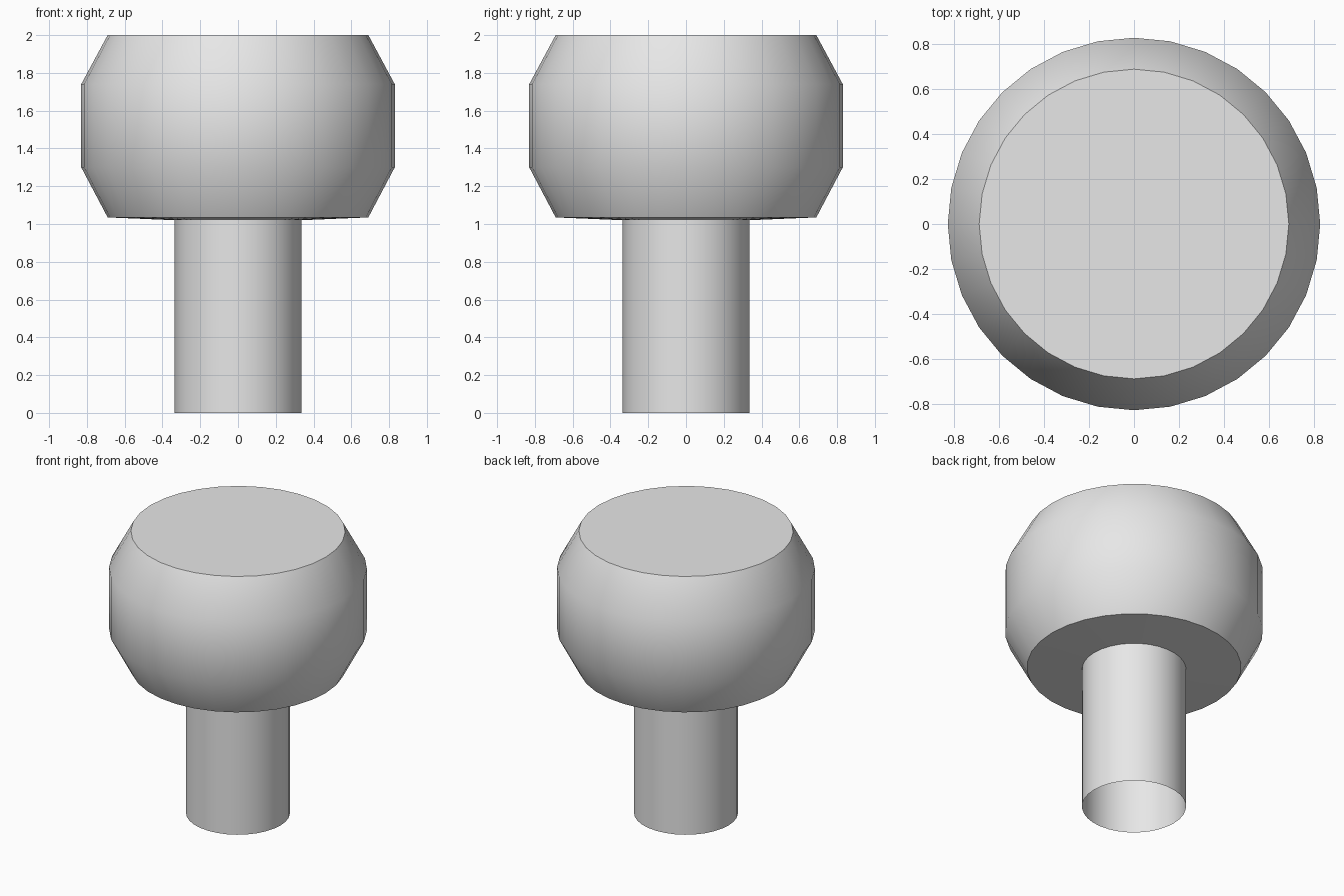
import bpy
import bmesh
from math import cos, sin, tau, radians

cube = bpy.data.objects.get("Cube")
if cube:
    bpy.data.objects.remove(cube, do_unlink=True)

SIDES = 32

grey = bpy.data.materials.new("light_grey")
grey.use_nodes = True
colour = (0.8, 0.8, 0.8, 1)
grey.diffuse_color = colour
grey.node_tree.nodes["Principled BSDF"].inputs["Base Color"].default_value = colour


def lathe(name, profile, cap_top=False):
    """Revolve (radius, height) points, listed bottom to top, around z."""
    bm = bmesh.new()
    rings = [[bm.verts.new((r * cos(tau * i / SIDES), r * sin(tau * i / SIDES), z))
              for i in range(SIDES)] for r, z in profile]
    for low, high in zip(rings, rings[1:]):
        for i in range(SIDES):
            j = (i + 1) % SIDES
            bm.faces.new((low[i], low[j], high[j], high[i]))
    if cap_top:
        bm.faces.new(rings[-1])
    mesh = bpy.data.meshes.new(name)
    bm.to_mesh(mesh)
    bm.free()
    mesh.materials.append(grey)
    obj = bpy.data.objects.new(name, mesh)
    bpy.context.collection.objects.link(obj)
    bpy.ops.object.select_all(action="DESELECT")
    obj.select_set(True)
    bpy.context.view_layer.objects.active = obj
    bpy.ops.object.shade_smooth_by_angle(angle=radians(35))
    return obj


# Hollow stem, open at the foot
lathe("stem", [(0.335, 0), (0.335, 1.02)])

# Bevelled round head with a slightly dished underside and flat top
lathe("head", [(0.335, 1.02), (0.69, 1.035), (0.83, 1.30),
               (0.83, 1.74), (0.69, 2.0)], cap_top=True)
